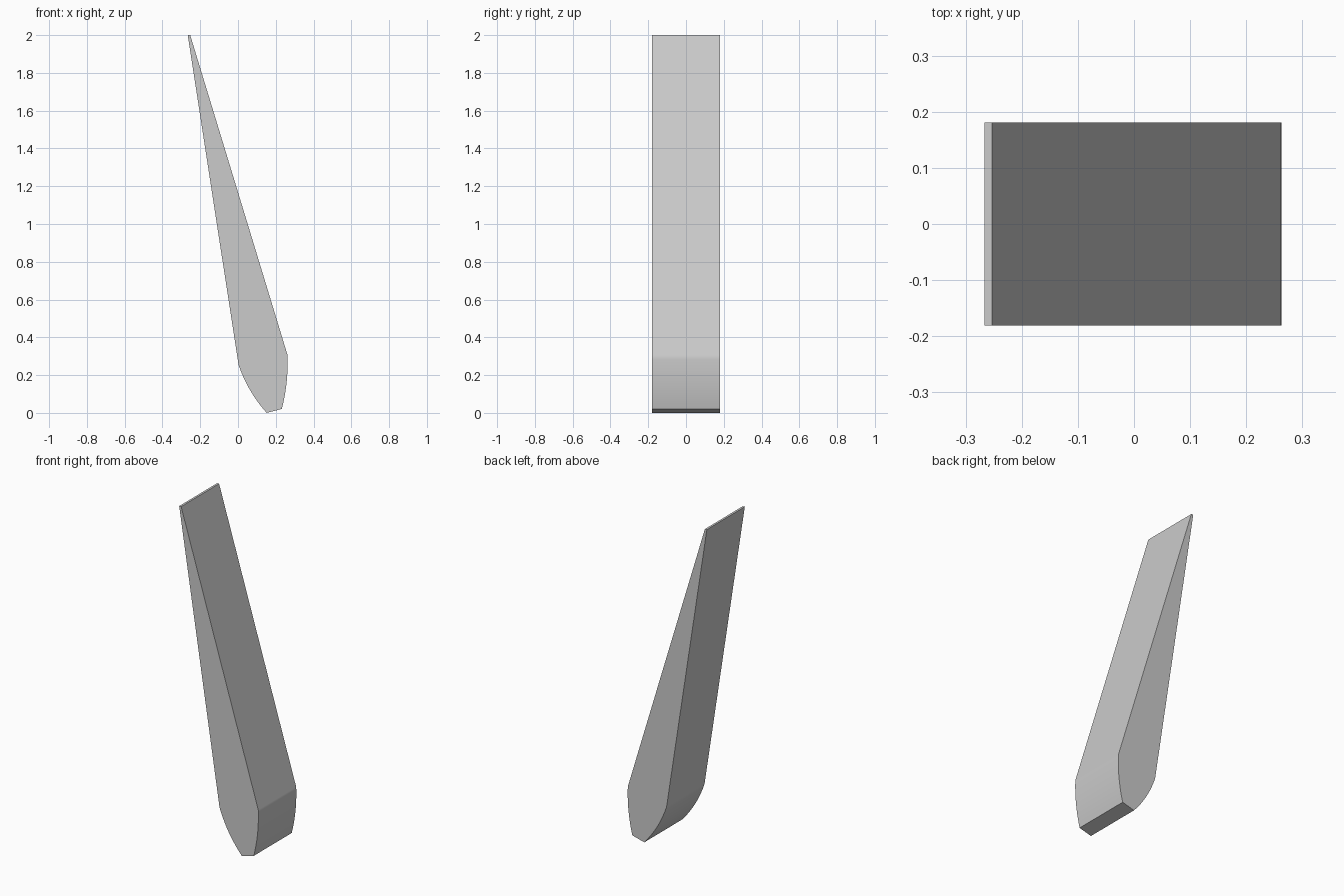
import bpy
import bmesh
import math
from mathutils import Vector

cube = bpy.data.objects.get("Cube")
if cube:
    bpy.data.objects.remove(cube, do_unlink=True)

HALF_WIDTH = 0.181
STEPS = 12

grey = bpy.data.materials.new("light grey")
grey.use_nodes = True
grey.diffuse_color = (0.6, 0.6, 0.6, 1)
grey.node_tree.nodes["Principled BSDF"].inputs["Base Color"].default_value = (0.6, 0.6, 0.6, 1)


def arc(start, end, sag):
    """Circular arc from start to end, bulging to the left of travel."""
    a, b = Vector(start), Vector(end)
    chord = b - a
    half = 2 * math.atan(2 * sag / chord.length)
    radius = chord.length / (2 * math.sin(half))
    along = chord.normalized()
    out = Vector((-along.y, along.x))
    centre = (a + b) / 2 - out * (radius - sag)
    angles = [-half + 2 * half * i / STEPS for i in range(STEPS + 1)]
    return [centre + radius * (along * math.sin(t) + out * math.cos(t)) for t in angles]


# Side profile in x, z: thin tip, tapering blade, rounded heel and short flat foot
profile = [Vector((-0.266, 2.0)), Vector((-0.253, 2.0))]
profile += arc((0.262, 0.307), (0.232, 0.021), 0.0105)
profile += reversed(arc((0.003, 0.254), (0.152, 0.0), -0.015)[::1])
# Extrude the profile across the width
bm = bmesh.new()
face = bm.faces.new([bm.verts.new((p.x, -HALF_WIDTH, p.y)) for p in profile])
extruded = bmesh.ops.extrude_face_region(bm, geom=[face])
moved = [g for g in extruded["geom"] if isinstance(g, bmesh.types.BMVert)]
bmesh.ops.translate(bm, verts=moved, vec=(0, 2 * HALF_WIDTH, 0))
bmesh.ops.recalc_face_normals(bm, faces=bm.faces)
mesh = bpy.data.meshes.new("tapered_blade")
bm.to_mesh(mesh)
bm.free()

blade = bpy.data.objects.new("tapered_blade", mesh)
bpy.context.collection.objects.link(blade)
mesh.materials.append(grey)

# Smooth the rounded heel, keep the other edges sharp and the long faces flat
bpy.context.view_layer.objects.active = blade
blade.select_set(True)
bpy.ops.object.shade_smooth_by_angle(angle=math.radians(30))
weighted = blade.modifiers.new("flat_long_faces", "WEIGHTED_NORMAL")
weighted.keep_sharp = True
